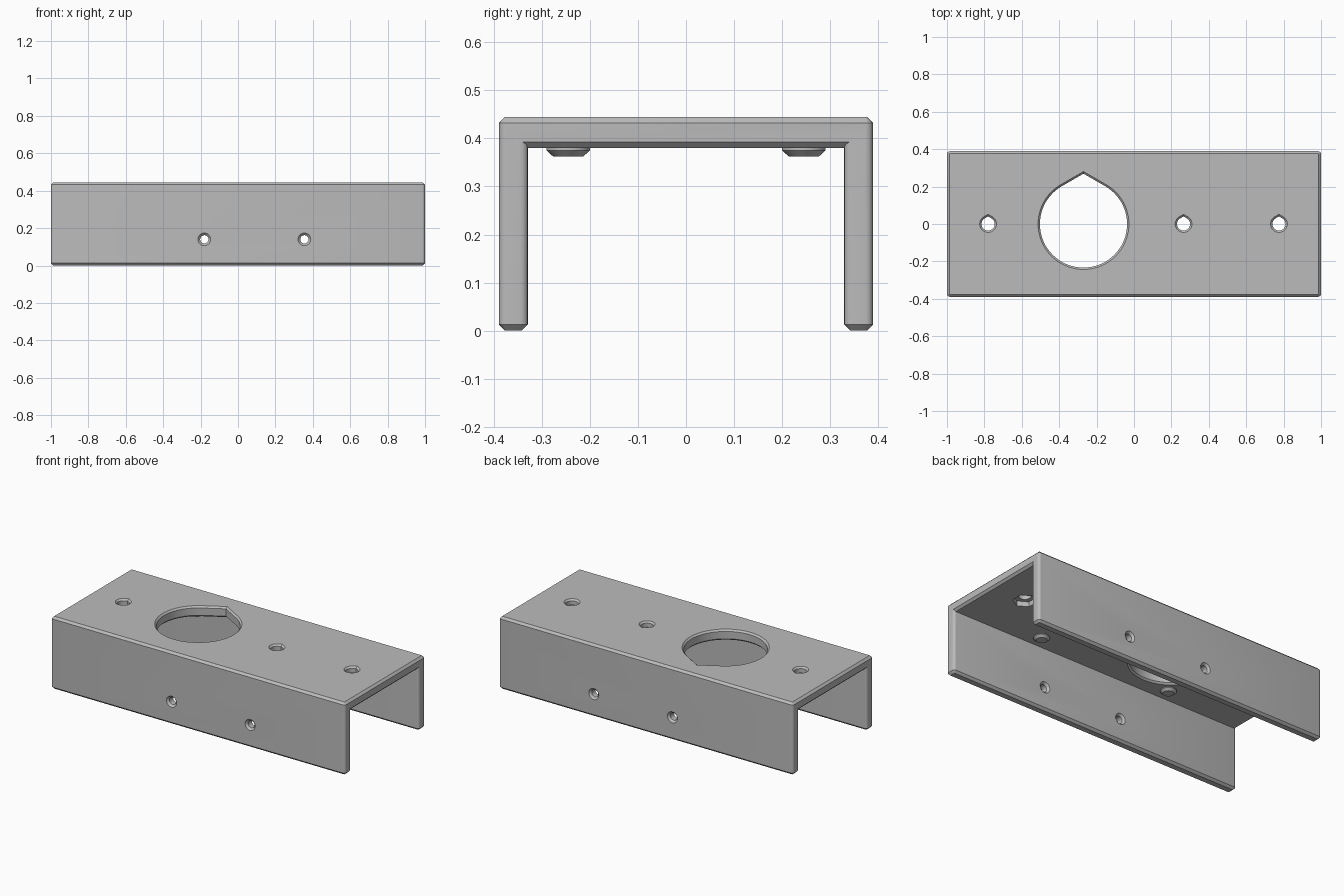
import bpy, bmesh
from math import sin, cos, pi, radians
from mathutils import Matrix

cube = bpy.data.objects.get("Cube")
if cube:
    bpy.data.objects.remove(cube, do_unlink=True)

GREY = (0.5, 0.5, 0.5, 1)
mat = bpy.data.materials.new("plain grey")
mat.use_nodes = True
mat.diffuse_color = GREY
mat.node_tree.nodes["Principled BSDF"].inputs["Base Color"].default_value = GREY

W, D, H = 1.0, 0.389, 0.445      # half length, half depth, height
T, PLATE = 0.06, 0.38            # wall thickness, underside of the top plate
CH, RAD = 0.013, 0.015           # chamfer and vertical corner radius


def circle(r, n=48, start=0.0):
    return [(r * cos(start + 2 * pi * i / n), r * sin(start + 2 * pi * i / n)) for i in range(n)]


def teardrop(r, n=60):
    """Round hole with a tangent peak towards +y."""
    pts = [(r * cos(a), r * sin(a)) for a in (radians(120 + 300 * i / n) for i in range(n + 1))]
    return pts + [(0, r / cos(pi / 6))]


def rounded_rect(hx, hy, r, n=4):
    pts = []
    for k, (sx, sy) in enumerate([(1, 1), (-1, 1), (-1, -1), (1, -1)]):
        for i in range(n + 1):
            a = (k + i / n) * pi / 2
            pts.append((sx * (hx - r) + r * cos(a), sy * (hy - r) + r * sin(a)))
    return pts


def loft(name, sections, matrix=Matrix()):
    """Closed solid through matching outlines, given as (z, points) upwards."""
    bm = bmesh.new()
    rings = [[bm.verts.new((x, y, z)) for x, y in pts] for z, pts in sections]
    n = len(rings[0])
    for a, b in zip(rings, rings[1:]):
        for i in range(n):
            j = (i + 1) % n
            bm.faces.new((a[i], a[j], b[j], b[i]))
    bm.faces.new(rings[0][::-1])
    bm.faces.new(rings[-1])
    bm.transform(matrix)
    bmesh.ops.recalc_face_normals(bm, faces=bm.faces)
    mesh = bpy.data.meshes.new(name)
    bm.to_mesh(mesh)
    bm.free()
    mesh.materials.append(mat)
    obj = bpy.data.objects.new(name, mesh)
    bpy.context.collection.objects.link(obj)
    return obj


def slab(name, hx, hy, z0, z1, matrix=Matrix()):
    """Block with rounded vertical edges and chamfered top and bottom."""
    full = rounded_rect(hx, hy, RAD)
    small = rounded_rect(hx - CH, hy - CH, RAD - CH)
    return loft(name, [(z0, small), (z0 + CH, full), (z1 - CH, full), (z1, small)], matrix)


def hole(name, shape, r, z0, z1, c, matrix):
    """Through-hole cutter that chamfers both rims."""
    e = 0.005
    radii = [(z0 - e, r + c + e), (z0 + c, r), (z1 - c, r), (z1 + e, r + c + e)]
    return loft(name, [(z, shape(q)) for z, q in radii], matrix)


def combine(target, other, operation):
    mod = target.modifiers.new(other.name, "BOOLEAN")
    mod.operation, mod.solver, mod.object = operation, "EXACT", other
    bpy.ops.object.select_all(action="DESELECT")
    bpy.context.view_layer.objects.active = target
    target.select_set(True)
    bpy.ops.object.modifier_apply(modifier=mod.name)
    bpy.data.objects.remove(other, do_unlink=True)


# Channel body: top plate with a wall along each long side
body = slab("channel_body", W, D, PLATE, H)
for side in (-1, 1):
    wall = slab("wall", W, T / 2, 0, H - 0.02, Matrix.Translation((0, side * (D - T / 2), 0)))
    combine(body, wall, "UNION")

# Large opening in the plate
combine(body, hole("opening", teardrop, 0.233, PLATE, H, 0.01, Matrix.Translation((-0.27, 0, 0))), "DIFFERENCE")

# Small bolt holes with hexagonal nut pockets below
for x in (-0.78, 0.265, 0.775):
    place = Matrix.Translation((x, 0, 0))
    combine(body, hole("bolt_hole", teardrop, 0.035, PLATE, H, 0.01, place), "DIFFERENCE")
    hexagon = circle(0.067, 6, pi / 2)
    pocket = loft("nut_pocket", [(PLATE - 0.02, hexagon), (PLATE + 0.03, hexagon)], place)
    combine(body, pocket, "DIFFERENCE")

# Countersunk screw holes through both walls
for x in (-0.18, 0.355):
    for side in (-1, 1):
        place = Matrix.Translation((x, side * (D - T / 2), 0.14)) @ Matrix.Rotation(pi / 2, 4, "X")
        combine(body, hole("screw_hole", circle, 0.022, -T / 2, T / 2, 0.012, place), "DIFFERENCE")

# Locating studs under the plate
parts = [body]
for x in (-0.45, 0.45):
    for y in (-0.245, 0.245):
        stud = [(0.362, circle(0.031)), (0.375, circle(0.045)), (PLATE + 0.01, circle(0.045))]
        parts.append(loft("locating_stud", stud, Matrix.Translation((x, y, 0))))

bpy.ops.object.select_all(action="DESELECT")
for part in parts:
    part.select_set(True)
bpy.context.view_layer.objects.active = body
bpy.ops.object.shade_smooth_by_angle(angle=radians(30))
